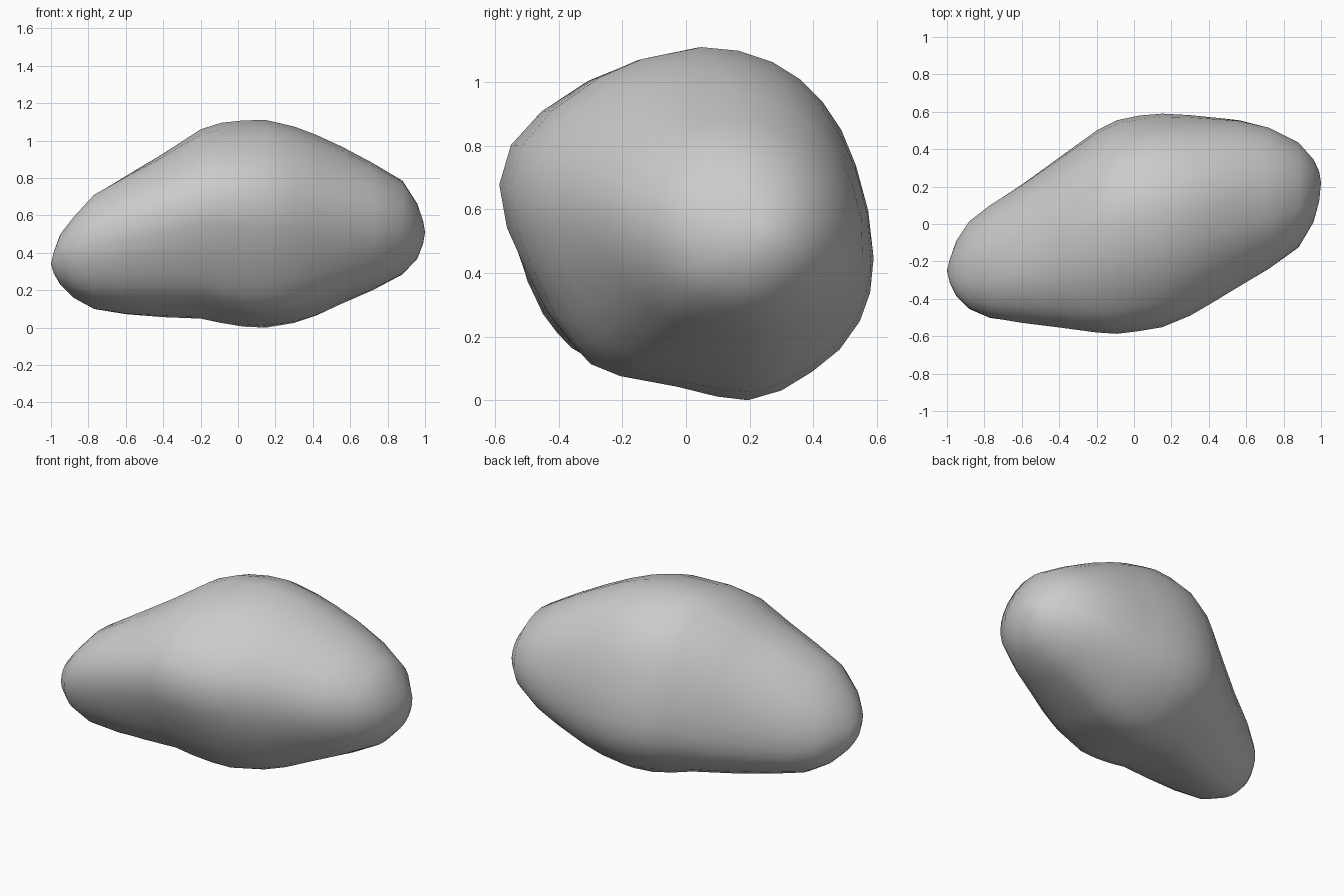
import bpy, bmesh, math

if "Cube" in bpy.data.objects:
    bpy.data.objects.remove(bpy.data.objects["Cube"])

# stations along the boulder: x, y min, y max, z min, z max
STATIONS = [
    (-.985, -.315, -.19, .29, .405), (-.95, -.385, -.09, .23, .50),
    (-.88, -.455, .015, .16, .59), (-.77, -.502, .10, .10, .71),
    (-.6, -.528, .21, .072, .81), (-.4, -.553, .355, .056, .93),
    (-.2, -.58, .50, .048, 1.06), (-.09, -.587, .555, .025, 1.095),
    (.03, -.572, .58, .005, 1.108), (.15, -.552, .59, 0, 1.11),
    (.3, -.49, .582, .025, 1.075), (.42, -.42, .57, .065, 1.03),
    (.56, -.335, .555, .13, .965), (.72, -.24, .515, .2, .88),
    (.88, -.125, .435, .285, .785), (.96, .01, .345, .37, .66),
    (.99, .12, .28, .45, .57),
]
# outline of the thick middle, seen from the right (y, z)
MIDDLE = [
    (.18, 0), (.29, .03), (.39, .09), (.48, .16), (.545, .25), (.577, .34),
    (.586, .45), (.565, .6), (.525, .74), (.48, .85), (.42, .94), (.35, 1.01),
    (.26, 1.065), (.15, 1.1), (.03, 1.11), (-.16, 1.07), (-.3, 1.01),
    (-.45, .91), (-.55, .8), (-.587, .67), (-.56, .53), (-.5, .4),
    (-.43, .26), (-.37, .18), (-.31, .11), (-.23, .08), (-.05, .05), (.08, .015),
]


def fit(values, lo, hi):
    a, b = min(values), max(values)
    return [lo + (v - a) / (b - a) * (hi - lo) for v in values]


def section(x, y0, y1, z0, z1):
    """Middle outline, blending to a slanted oval toward the ends."""
    w = min(1, abs(x) ** 1.2 * 1.1)
    slant = -.2 if x < 0 else -.04
    us, vs = [], []
    for y, z in MIDDLE:
        u, v = y / .587, (z - .555) / .555
        a = math.atan2(v, u)
        us.append(u * (1 - w) + math.cos(a) * w)
        vs.append(v * (1 - w) + math.sin(a + slant) * w)
    return [(x, y, z) for y, z in zip(fit(us, y0, y1), fit(vs, z0, z1))]


# boulder skin
bm = bmesh.new()
rings = [[bm.verts.new(p) for p in section(*s)] for s in STATIONS]
n = len(MIDDLE)
for a, b in zip(rings, rings[1:]):
    for i in range(n):
        j = (i + 1) % n
        bm.faces.new((a[i], a[j], b[j], b[i]))

# rounded tips
for ring, tip in ((rings[0], (-1, -.25, .34)), (rings[-1], (1, .22, .51))):
    t = bm.verts.new(tip)
    for i in range(n):
        bm.faces.new((ring[i], ring[(i + 1) % n], t))
bmesh.ops.recalc_face_normals(bm, faces=bm.faces)

mesh = bpy.data.meshes.new("boulder")
bm.to_mesh(mesh)
bm.free()
for p in mesh.polygons:
    p.use_smooth = True
boulder = bpy.data.objects.new("boulder", mesh)
bpy.context.collection.objects.link(boulder)
